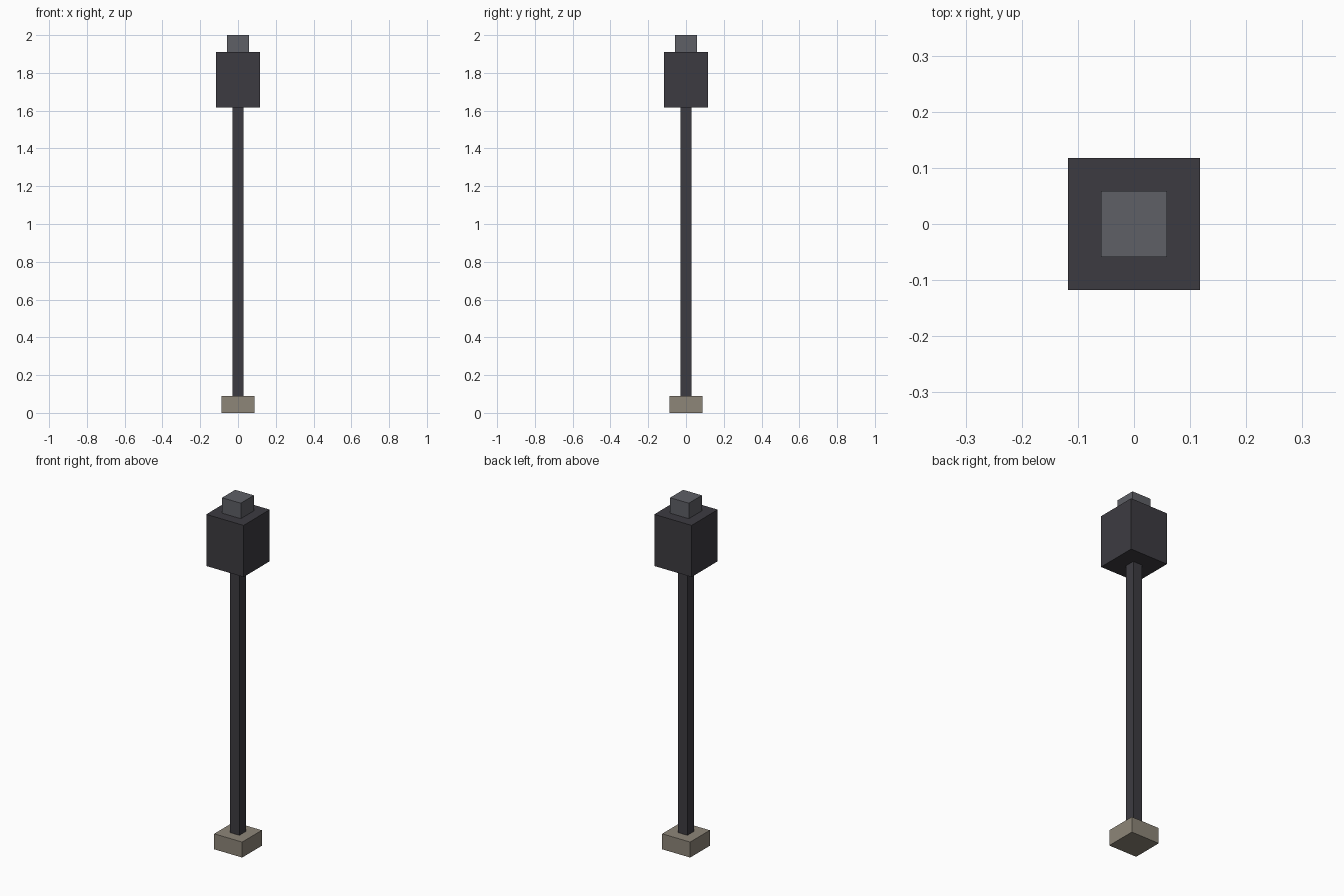
import bpy

cube = bpy.data.objects.get("Cube")
if cube:
    bpy.data.objects.remove(cube, do_unlink=True)

UNIT = 2 / 34  # one block unit


def material(name, color):
    mat = bpy.data.materials.new(name)
    mat.use_nodes = True
    rgba = (*color, 1)
    mat.diffuse_color = rgba
    mat.node_tree.nodes["Principled BSDF"].inputs["Base Color"].default_value = rgba
    return mat


def block(name, width, bottom, height, mat):
    """Square block centred on the z axis, measured in block units."""
    bpy.ops.mesh.primitive_cube_add(size=1, location=(0, 0, (bottom + height / 2) * UNIT))
    obj = bpy.context.object
    obj.name = name
    obj.scale = (width * UNIT, width * UNIT, height * UNIT)
    bpy.ops.object.transform_apply(location=False, rotation=False, scale=True)
    obj.data.materials.append(mat)
    return bottom + height


stone = material("warm grey stone", (0.27, 0.238, 0.19))
iron = material("dark iron", (0.046, 0.044, 0.053))
steel = material("grey steel", (0.112, 0.115, 0.133))

# Stack the parts from the ground up
top = 0
for name, width, height, mat in (
    ("base", 3, 1.5, stone),
    ("pole", 1, 26, iron),
    ("head", 4, 5, iron),
    ("cap", 2, 1.5, steel),
):
    top = block(name, width, top, height, mat)
